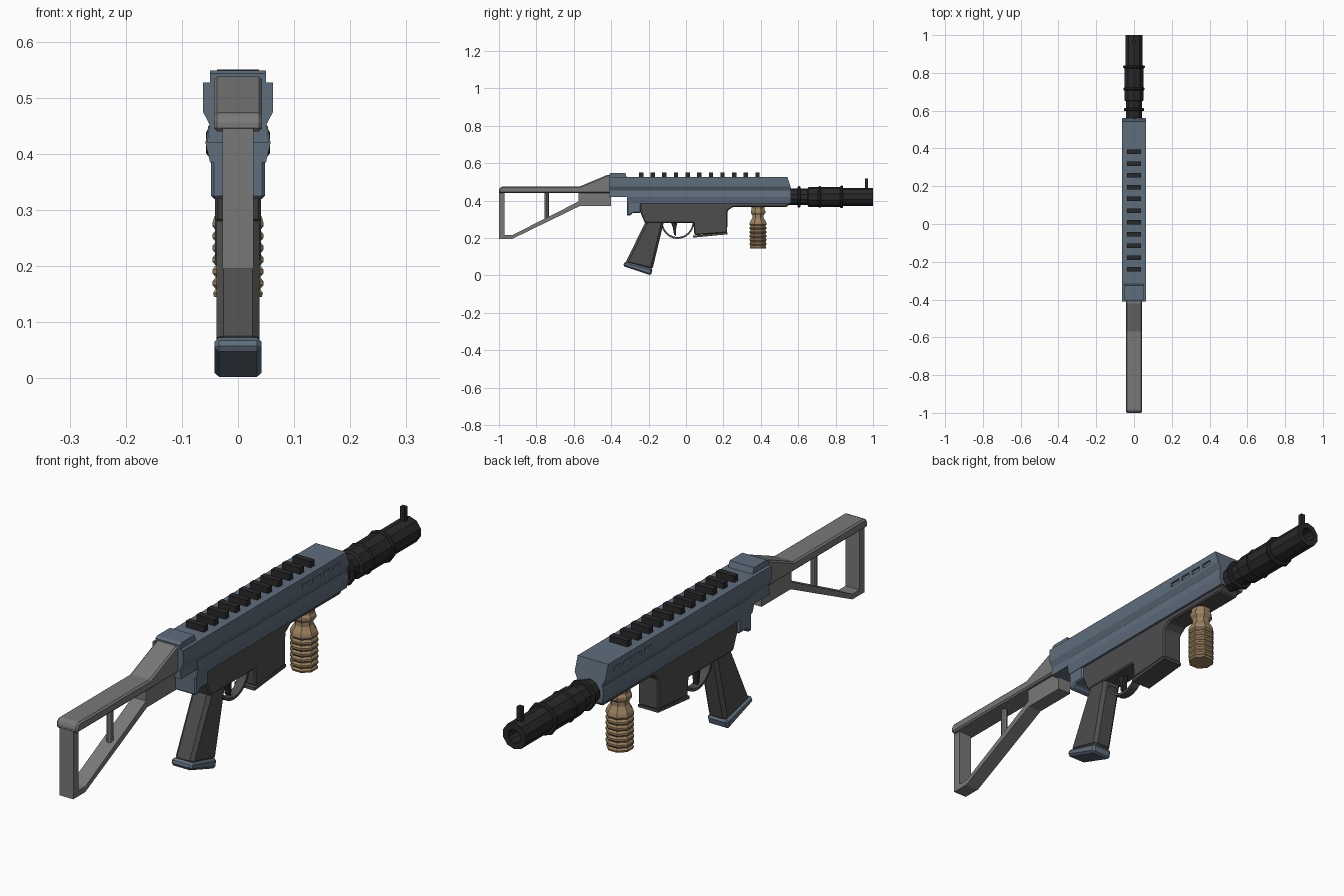
import bpy, bmesh, math
from mathutils import Matrix

if "Cube" in bpy.data.objects:
    bpy.data.objects.remove(bpy.data.objects["Cube"])


def mat(name, rgb):
    m = bpy.data.materials.new(name)
    m.diffuse_color = (*rgb, 1)
    m.use_nodes = True
    m.node_tree.nodes["Principled BSDF"].inputs["Base Color"].default_value = m.diffuse_color
    return m


BLUE = mat("blue_steel", (0.115, 0.155, 0.205))
GREY = mat("dark_grey", (0.075, 0.075, 0.078))
STOCK = mat("stock_grey", (0.19, 0.19, 0.195))
BLACK = mat("black", (0.022, 0.022, 0.024))
TAN = mat("tan", (0.33, 0.225, 0.12))


def finish(name, bm, m):
    bmesh.ops.recalc_face_normals(bm, faces=bm.faces)
    me = bpy.data.meshes.new(name)
    bm.to_mesh(me)
    bm.free()
    ob = bpy.data.objects.new(name, me)
    bpy.context.collection.objects.link(ob)
    if m:
        me.materials.append(m)
    return ob


def loft(bm, rings):
    """Skin a list of point rings and cap both ends."""
    rings = [[bm.verts.new(p) for p in r] for r in rings]
    n = len(rings[0])
    for a, b in zip(rings, rings[1:]):
        for i in range(n):
            j = (i + 1) % n
            bm.faces.new((a[i], a[j], b[j], b[i]))
    bm.faces.new(rings[0])
    bm.faces.new(rings[-1])


def side_prism(name, pts, half, m, bevel=0):
    """Extrude a (y, z) side profile across x."""
    bm = bmesh.new()
    loft(bm, [[(x, y, z) for y, z in pts] for x in (-half, half)])
    ob = finish(name, bm, m)
    if bevel:
        b = ob.modifiers.new("bevel", 'BEVEL')
        b.width, b.segments, b.limit_method = bevel, 1, 'ANGLE'
    return ob


def front_prism(name, half_pts, y0, y1, m):
    """Extrude a mirrored (x, z) section along y; y1(z) shapes the front end."""
    pts = half_pts + [(-x, z) for x, z in reversed(half_pts)]
    bm = bmesh.new()
    loft(bm, [[(x, y0, z) for x, z in pts], [(x, y1(z), z) for x, z in pts]])
    return finish(name, bm, m)


def lathe(name, prof, sides, frame, m, turn=0.0):
    """Revolve (radius, height) points; frame places the axis."""
    bm = bmesh.new()
    ang = [2 * math.pi * i / sides + turn for i in range(sides)]
    loft(bm, [[(r * math.cos(a), r * math.sin(a), h) for a in ang] for r, h in prof])
    bmesh.ops.transform(bm, matrix=frame, verts=bm.verts)
    return finish(name, bm, m)


def boxes(name, items, m):
    """One object from several (centre, size) boxes."""
    bm = bmesh.new()
    for c, s in items:
        bmesh.ops.create_cube(bm, size=1, matrix=Matrix.Translation(c) @ Matrix.Diagonal((*s, 1)))
    return finish(name, bm, m)


# Shoulder stock: wide top bar, narrower open frame, strut
side_prism("stock_top_bar", [(-1, .44), (-1, .462), (-.987, .475), (-.57, .475), (-.42, .538),
                             (-.39, .538), (-.39, .44)], .043, STOCK, .006)
side_prism("stock_frame", [(-1, .445), (-1, .195), (-.93, .195), (-.57, .37), (-.40, .37), (-.40, .445),
                           (-.575, .445), (-.575, .395), (-.93, .215), (-.97, .215), (-.97, .445)],
           .028, STOCK)
lathe("stock_strut", [(.012, .30), (.012, .445)], 8, Matrix.Translation((0, -.745, 0)), STOCK)

# Upper receiver with slanted nose and side slots
def nose(z):
    return .542 + .02 * min(1, (.527 - z) / .06)


upper = front_prism("upper_receiver", [(.055, .42), (.051, .453), (.0625, .475), (.0625, .527)], -.41, nose, BLUE)
cut = boxes("slot_cutter", [((s * .0625, .31 + .06 * i, .495), (.014, .044, .017))
                            for s in (-1, 1) for i in range(4)], None)
cut.hide_render = True
cut.hide_viewport = True
bo = upper.modifiers.new("slots", 'BOOLEAN')
bo.operation, bo.object, bo.solver = 'DIFFERENCE', cut, 'EXACT'
front_prism("receiver_flange", [(.05, .385), (.058, .42), (.053, .45)], -.315, lambda z: .562, BLUE)
side_prism("rear_sight_base", [(-.41, .52), (-.41, .543), (-.40, .549), (-.325, .549), (-.315, .52)], .05, BLUE)
side_prism("rear_cap", [(-.315, .40), (-.315, .32), (-.297, .32), (-.285, .335), (-.24, .335), (-.24, .40)],
           .048, BLUE, .005)

# Top rail teeth
boxes("rail_teeth", [((0, -.24 + .0622 * i, .537), (.074, .023, .026)) for i in range(11)], BLACK)

# Lower receiver with magazine well, and magazine base
side_prism("lower_receiver", [(-.29, .39), (-.245, .34), (-.22, .28), (.04, .28), (.045, .215), (.22, .228),
                              (.222, .345), (.25, .366), (.54, .366), (.56, .39)], .041, GREY, .005)
side_prism("magazine_base", [(.038, .202), (.038, .213), (.222, .23), (.222, .22)], .041, GREY)

# Pistol grip and its cap
side_prism("pistol_grip", [(-.24, .335), (-.21, .30), (-.325, .065), (-.18, .03), (-.12, .28), (-.11, .335)],
           .038, GREY, .012)
side_prism("grip_cap", [(-.328, .075), (-.337, .05), (-.187, 0), (-.178, .036)], .042, BLUE, .008)

# Trigger guard and trigger
arc = [math.pi * (1 + i / 12) for i in range(13)]
guard = [(-.045 + .09 * math.cos(a), .29 + .095 * math.sin(a)) for a in arc]
guard += [(-.045 + .081 * math.cos(a), .29 + .085 * math.sin(a)) for a in reversed(arc)]
side_prism("trigger_guard", guard, .016, GREY)
side_prism("trigger", [(-.083, .29), (-.07, .255), (-.064, .218), (-.054, .21), (-.053, .25), (-.045, .29)],
           .01, BLACK)

# Ribbed foregrip
ribs = [(.037, .38), (.037, .352), (.042, .345), (.042, .335), (.033, .322), (.033, .308), (.046, .287)]
for i in range(6):
    z = .278 - .021 * i
    ribs += [(.049, z), (.049, z - .007), (.043, z - .014)]
ribs += [(.048, .152), (.046, .145)]
lathe("foregrip", ribs, 8, Matrix.Translation((0, .385, 0)), TAN, math.pi / 8)

# Barrel with stepped shroud and bored muzzle
along = Matrix.Translation((0, 0, .42)) @ Matrix.Rotation(-math.pi / 2, 4, 'X')
lathe("barrel", [(.044, .54), (.044, .65), (.054, .655), (.054, .825), (.048, .83), (.048, 1.0),
                 (.026, 1.0), (.026, .93)], 10, along, BLACK, math.pi / 10 * 5)
for k, (y, r) in enumerate([(.605, .057), (.715, .058), (.832, .06)]):
    lathe("barrel_ring_%d" % k, [(r - .004, y - .008), (r, y - .004), (r, y + .004), (r - .004, y + .008)],
          10, along, BLACK, math.pi / 2)
boxes("front_sight", [((0, .965, .488), (.018, .017, .06))], BLACK)
